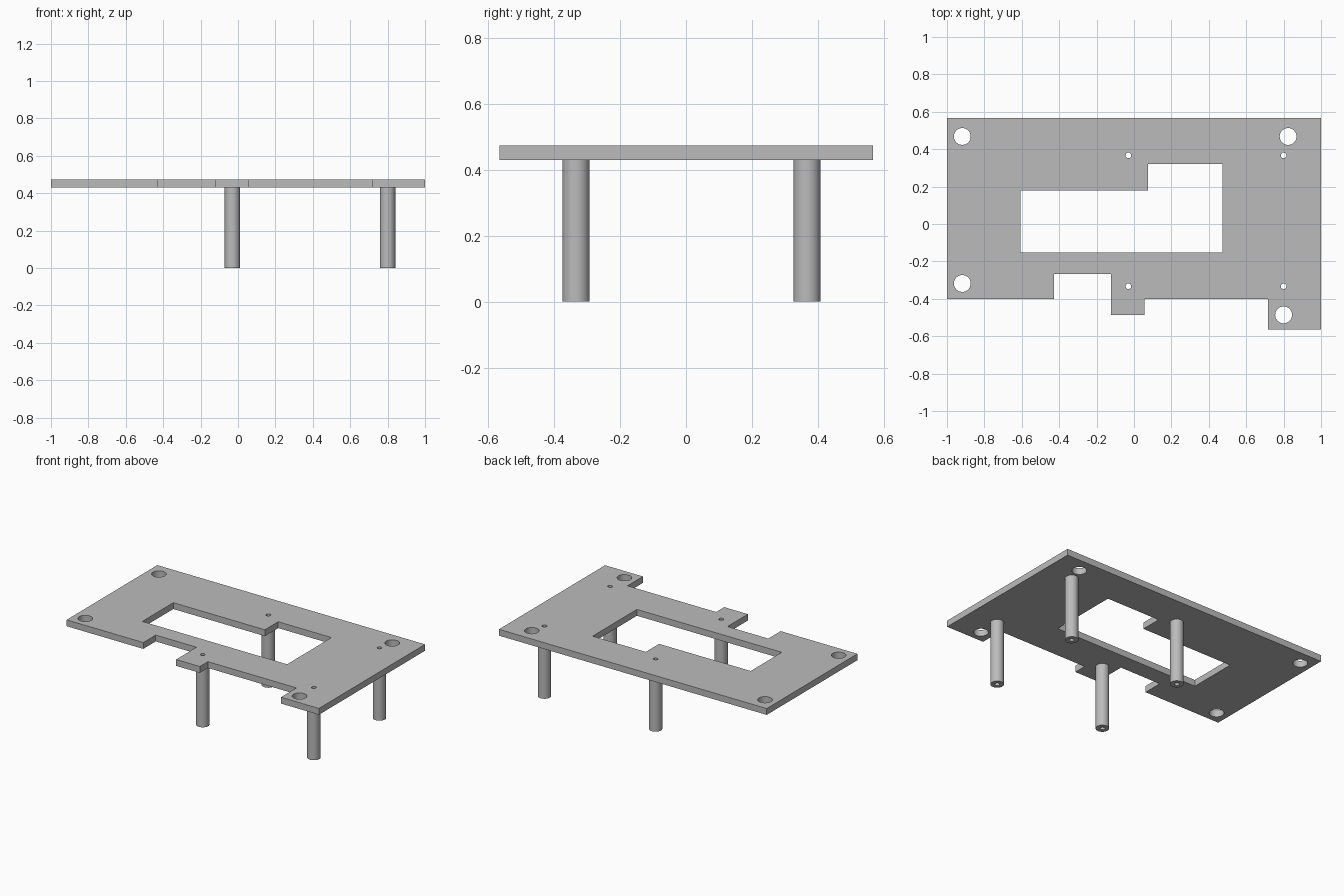
import bpy, bmesh, math

cube = bpy.data.objects.get("Cube")
if cube:
    bpy.data.objects.remove(cube, do_unlink=True)

grey = bpy.data.materials.new("light grey")
grey.use_nodes = True
colour = (0.5, 0.5, 0.5, 1)
grey.diffuse_color = colour
grey.node_tree.nodes["Principled BSDF"].inputs["Base Color"].default_value = colour


def circle(x, y, r, n=48):
    return [(x + r * math.cos(math.tau * i / n), y + r * math.sin(math.tau * i / n))
            for i in range(n)]


def extruded(name, loops, z0, z1):
    """Solid from an outline and its holes, running from z0 to z1."""
    bm = bmesh.new()
    for loop in loops:
        vs = [bm.verts.new((x, y, z0)) for x, y in loop]
        for i, v in enumerate(vs):
            bm.edges.new((vs[i - 1], v))
    bmesh.ops.triangle_fill(bm, edges=bm.edges[:], use_beauty=True, normal=(0, 0, 1))
    ext = bmesh.ops.extrude_face_region(bm, geom=bm.faces[:], use_keep_orig=True)
    top = [g for g in ext["geom"] if isinstance(g, bmesh.types.BMVert)]
    bmesh.ops.translate(bm, verts=top, vec=(0, 0, z1 - z0))
    bmesh.ops.recalc_face_normals(bm, faces=bm.faces[:])
    mesh = bpy.data.meshes.new(name)
    bm.to_mesh(mesh)
    bm.free()
    mesh.materials.append(grey)
    obj = bpy.data.objects.new(name, mesh)
    bpy.context.collection.objects.link(obj)
    bpy.ops.object.select_all(action="DESELECT")
    obj.select_set(True)
    bpy.context.view_layer.objects.active = obj
    bpy.ops.object.shade_smooth_by_angle(angle=math.radians(30))
    return obj


POST_TOP, PLATE_TOP = 0.43, 0.473
POST_R, BORE_R, MOUNT_R = 0.041, 0.015, 0.045
posts = {"back_right": (-0.03, 0.367), "back_left": (0.8, 0.367),
         "front_right": (-0.03, -0.333), "front_left": (0.8, -0.333)}

# Plate outline with the front notch and tabs
outline = [(-1, 0.567), (-1, -0.4), (-0.427, -0.4), (-0.427, -0.268),
           (-0.122, -0.268), (-0.122, -0.486), (0.055, -0.486), (0.055, -0.4),
           (0.717, -0.4), (0.717, -0.565), (1, -0.565), (1, 0.567)]
# Stepped window in the middle
window = [(-0.608, -0.153), (0.474, -0.153), (0.474, 0.32),
          (0.076, 0.32), (0.076, 0.178), (-0.608, 0.178)]
# Mounting holes near the corners, screw holes above the posts
mounts = [(-0.918, 0.468), (0.824, 0.468), (-0.918, -0.318), (0.8, -0.486)]
holes = [circle(x, y, MOUNT_R) for x, y in mounts]
holes += [circle(x, y, BORE_R, 24) for x, y in posts.values()]
extruded("plate", [outline, window] + holes, POST_TOP, PLATE_TOP)

# Hollow standoff posts
for name, (x, y) in posts.items():
    extruded(name + "_post", [circle(x, y, POST_R), circle(x, y, BORE_R, 24)], 0, POST_TOP)
